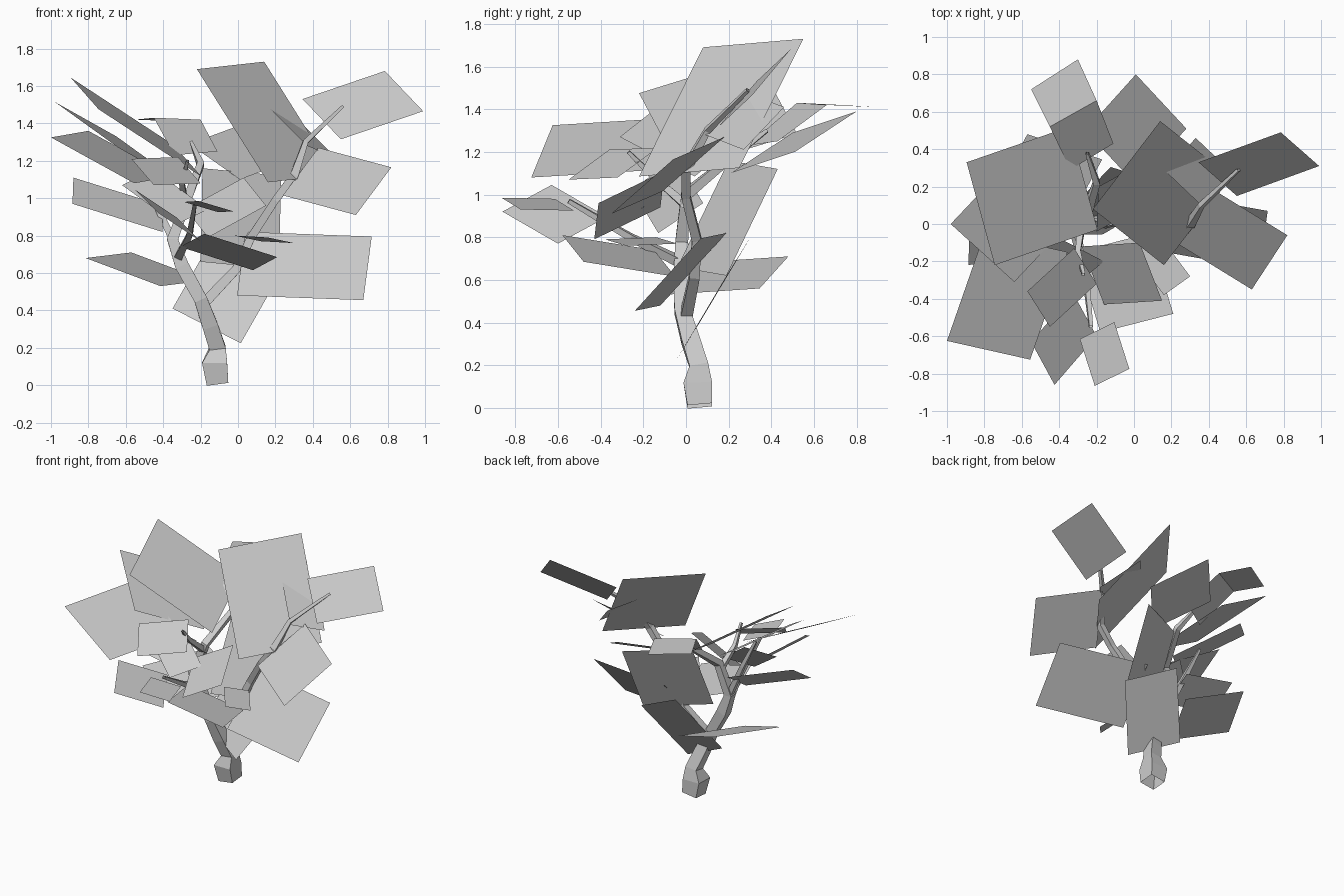
import bpy
import bmesh
from mathutils import Vector

start_cube = bpy.data.objects.get("Cube")
if start_cube:
    bpy.data.objects.remove(start_cube, do_unlink=True)

# One pale grey for wood and leaves
grey = bpy.data.materials.new("pale_grey")
grey.use_nodes = True
grey.diffuse_color = (.6, .6, .6, 1)
grey.node_tree.nodes["Principled BSDF"].inputs["Base Color"].default_value = (.6, .6, .6, 1)


def finish(name, mesh_builder):
    """Turn a bmesh into a named, flat shaded object."""
    mesh = bpy.data.meshes.new(name)
    mesh_builder.to_mesh(mesh)
    mesh_builder.free()
    mesh.materials.append(grey)
    part = bpy.data.objects.new(name, mesh)
    bpy.context.collection.objects.link(part)


def leaf(name, corner, side_a, side_b):
    """Flat leaf card: a corner and its two neighbouring corners."""
    corner, side_a, side_b = Vector(corner), Vector(side_a), Vector(side_b)
    bm = bmesh.new()
    outline = (corner, side_a, side_a + side_b - corner, side_b)
    bm.faces.new([bm.verts.new(point) for point in outline])
    finish(name, bm)


def strip(name, *pairs):
    """Bent leaf card made from pairs of edge points."""
    bm = bmesh.new()
    rows = [[bm.verts.new(point) for point in pair] for pair in pairs]
    for low, high in zip(rows, rows[1:]):
        bm.faces.new((low[0], low[1], high[1], high[0]))
    finish(name, bm)


def limb(name, *stations):
    """Four sided tapering open tube through (x, y, z, half width) stations."""
    bm = bmesh.new()
    points = [Vector(station[:3]) for station in stations]
    rings = []
    for index, station in enumerate(stations):
        before = points[max(index - 1, 0)]
        after = points[min(index + 1, len(points) - 1)]
        along = (after - before).normalized()
        across = along.cross(Vector((0, 1, 0))).normalized()
        other = along.cross(across)
        width = station[3]
        rings.append([bm.verts.new(points[index] + (across * a + other * b) * width)
                      for a, b in ((1, 1), (-1, 1), (-1, -1), (1, -1))])
    for low, high in zip(rings, rings[1:]):
        for k in range(4):
            n = (k + 1) % 4
            bm.faces.new((low[k], low[n], high[n], high[k]))
    bmesh.ops.recalc_face_normals(bm, faces=bm.faces)
    finish(name, bm)


# Trunk and branches
limb("trunk", (-.11, .065, .01, .058), (-.125, .055, .12, .067), (-.11, .06, .2, .044),
     (-.15, .02, .32, .042), (-.2, -.02, .46, .035))
limb("left_branch", (-.15, .02, .32, .038), (-.2, -.02, .46, .035), (-.3, -.02, .64, .037),
     (-.35, -.02, .78, .03), (-.27, .0, 1, .024), (-.2, .22, 1.18, .018), (-.25, .38, 1.3, .008))
limb("right_branch", (-.19, .0, .43, .028), (-.01, .04, .62, .024), (.07, .05, .79, .022),
     (.2, .0, .99, .02), (.3, .0, 1.12, .022), (.36, .1, 1.3, .014), (.56, .29, 1.49, .008))
limb("outer_branch", (-.34, -.02, .76, .02), (-.47, .0, 1.03, .015), (-.58, .0, 1.25, .008))
limb("front_branch", (-.32, -.02, .68, .022), (-.26, -.26, .8, .016), (-.23, -.55, .97, .01))
limb("inner_branch", (-.28, .0, .95, .02), (-.3, -.15, 1.08, .014), (-.27, -.27, 1.2, .008))

# Leaf cards on the crown and the right hand branch
leaf("top_leaf", (-.22, .08, 1.69), (.14, .55, 1.73), (.16, -.22, 1.085))
leaf("branch_tip_leaf", (.345, .33, 1.53), (.785, .49, 1.68), (.55, .15, 1.315))
leaf("side_leaf", (.43, .18, 1.27), (.82, -.06, 1.165), (.24, -.11, 1.015))
leaf("low_side_leaf", (.715, .07, .795), (.67, -.24, .455), (.04, .19, .82))
leaf("small_branch_leaf", (.17, .28, 1.48), (.33, .46, 1.41), (.37, .09, 1.28))
leaf("low_trunk_leaf", (.015, -.045, .225), (-.35, .07, .41), (.24, .19, .62))
leaf("low_back_leaf", (-.57, .48, .71), (-.815, .03, .68), (-.17, .345, .56))
leaf("inner_back_leaf", (.23, .43, 1.12), (.22, .19, .62), (-.19, .2, 1.16))

# Leaf cards spreading from the outer and left branches
leaf("high_outer_leaf", (-.895, .33, 1.645), (-.745, -.22, 1.475), (-.345, .52, 1.285))
leaf("middle_outer_leaf", (-.98, .0, 1.515), (-.64, -.31, 1.27), (-.65, .35, 1.33))
leaf("wide_outer_leaf", (-1, -.625, 1.325), (-.555, -.725, 1.08), (-.8, -.05, 1.36))
leaf("low_outer_leaf", (-.88, -.01, 1.11), (-.885, -.22, .97), (-.4, .08, .96))
leaf("inner_outer_leaf", (-.62, -.19, 1.07), (-.45, -.05, 1.15), (-.33, -.34, .86))

# Leaf cards at the front
leaf("dark_front_leaf", (-.18, -.58, .81), (.21, -.48, .685), (-.31, -.15, .74))
leaf("middle_front_leaf", (.15, -.41, .96), (-.16, -.43, .79), (.03, -.1, 1.11))
leaf("front_tip_leaf", (-.21, -.865, .985), (-.025, -.775, .93), (-.29, -.615, .98))
leaf("hanging_front_leaf", (-.425, -.86, .92), (-.55, -.63, 1.045), (-.2, -.6, .77))
leaf("high_front_leaf", (-.45, -.55, 1.07), (-.57, -.36, 1.21), (-.2, -.32, 1.08))
leaf("small_front_leaf", (.3, -.28, .76), (.16, -.38, .79), (.12, -.04, .77))

# Leaf cards at the back, one of them bent
leaf("back_leaf", (.01, .8, 1.39), (.28, .51, 1.2), (-.26, .5, 1.29))
strip("bent_back_leaf", ((-.55, .72, 1.42), (-.3, .88, 1.41)),
      ((-.45, .52, 1.43), (-.2, .66, 1.42)), ((-.34, .29, 1.23), (-.11, .43, 1.25)))
